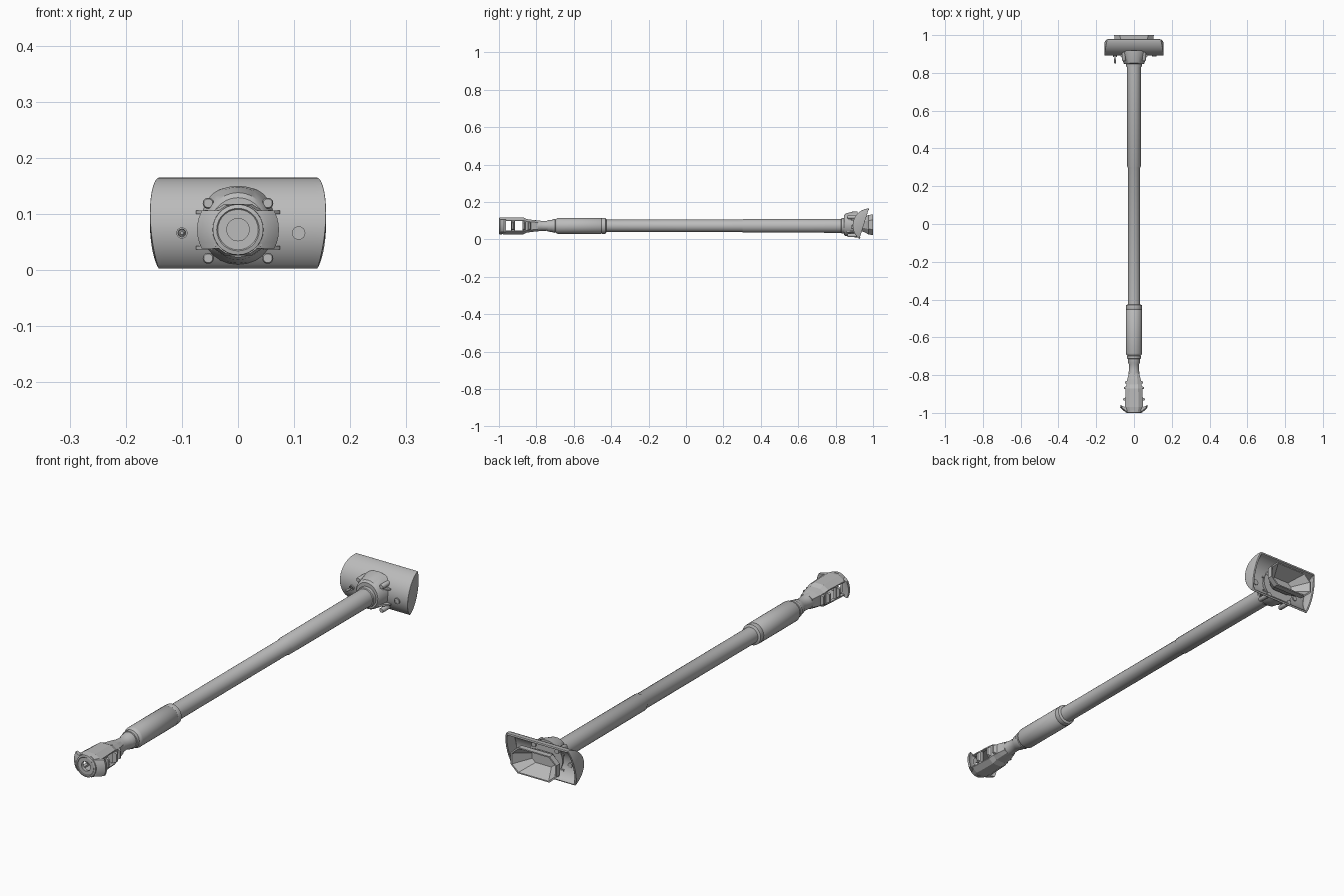
import bpy, bmesh, math
from mathutils import Vector, Matrix

if "Cube" in bpy.data.objects:
    bpy.data.objects.remove(bpy.data.objects["Cube"])

AXIS_Z = 0.072
grey = bpy.data.materials.new("mid_grey")
grey.diffuse_color = (0.5, 0.5, 0.5, 1)
grey.use_nodes = True
grey.node_tree.nodes["Principled BSDF"].inputs["Base Color"].default_value = grey.diffuse_color


def finish(name, bm, smooth=True, bevel=0):
    bmesh.ops.recalc_face_normals(bm, faces=bm.faces)
    me = bpy.data.meshes.new(name)
    bm.to_mesh(me)
    bm.free()
    ob = bpy.data.objects.new(name, me)
    bpy.context.collection.objects.link(ob)
    me.materials.append(grey)
    if bevel:
        m = ob.modifiers.new("bevel", 'BEVEL')
        m.width, m.segments, m.limit_method = bevel, 2, 'ANGLE'
    if smooth:
        bpy.ops.object.select_all(action='DESELECT')
        ob.select_set(True)
        bpy.context.view_layer.objects.active = ob
        bpy.ops.object.shade_smooth_by_angle(angle=math.radians(35))
    return ob


def loft(name, rings, closed=False, caps=True, **kw):
    """Bridge successive rings of points."""
    bm = bmesh.new()
    vs = [[bm.verts.new(p) for p in r] for r in rings]
    n = len(vs[0])
    pairs = list(zip(vs, vs[1:])) + ([(vs[-1], vs[0])] if closed else [])
    for a, b in pairs:
        for i in range(n):
            j = (i + 1) % n
            bm.faces.new((a[i], a[j], b[j], b[i]))
    if caps and not closed:
        bm.faces.new(vs[0])
        bm.faces.new(vs[-1])
    return finish(name, bm, **kw)


def circle(y, rx, rz=None, x=0, z=AXIS_Z, n=28):
    rz = rx if rz is None else rz
    return [(x + rx * math.cos(i * math.tau / n), y, z + rz * math.sin(i * math.tau / n))
            for i in range(n)]


def lathe(name, prof, closed=False, x=0, z=AXIS_Z, n=28):
    return loft(name, [circle(y, r, None, x, z, n) for y, r in prof], closed)


def octagon(y, hx, hz, cx, cz, z=AXIS_Z):
    q = [(hx, hz - cz), (hx - cx, hz)]
    pts = q + [(-a, b) for a, b in q[::-1]]
    pts += [(-a, -b) for a, b in pts]
    return [(a, y, z + b) for a, b in pts]


def box(name, c, s, **kw):
    bm = bmesh.new()
    bmesh.ops.create_cube(bm, size=1, matrix=Matrix.Translation(c) @ Matrix.Diagonal((*s, 1)))
    return finish(name, bm, smooth=False, **kw)


def cut(ob, cutter):
    m = ob.modifiers.new("cut", 'BOOLEAN')
    m.operation, m.solver, m.object = 'DIFFERENCE', 'EXACT', cutter
    cutter.hide_render = True
    cutter.hide_set(True)


# long shaft with a slightly thicker sleeve
lathe("shaft", [(-0.44, 0.033), (0.30, 0.033), (0.305, 0.036), (0.86, 0.037)])
# grip with collars at both ends
lathe("grip", [(-0.715, 0.028), (-0.713, 0.036), (-0.70, 0.037), (-0.697, 0.034), (-0.692, 0.040),
               (-0.685, 0.043), (-0.455, 0.043), (-0.452, 0.041), (-0.445, 0.043),
               (-0.43, 0.042), (-0.425, 0.033)])
# neck between grip and cage
lathe("neck", [(-0.83, 0.031), (-0.80, 0.030), (-0.775, 0.027), (-0.745, 0.026),
               (-0.735, 0.031), (-0.71, 0.033)])

# tapered cage with side windows
cage = loft("cage", [octagon(y, hx, hz, hx * 0.5, hz * 0.35) for y, hx, hz in (
    (-0.992, 0.042, 0.043), (-0.97, 0.049, 0.046), (-0.87, 0.044, 0.045),
    (-0.85, 0.040, 0.036), (-0.82, 0.035, 0.032), (-0.79, 0.027, 0.027))], smooth=False)
cut(cage, box("cage_hollow", (0, -0.93, AXIS_Z), (0.066, 0.14, 0.064)))
for i, y in enumerate((-0.957, -0.893)):
    cut(cage, box(f"window_cutter_{i}", (0, y, AXIS_Z), (0.2, 0.052, 0.05)))
# front ring of the cage
lathe("front_ring", [(-0.985, 0.020), (-0.998, 0.020), (-0.998, 0.036), (-1.0, 0.038),
                     (-0.998, 0.045), (-0.985, 0.046)], closed=True)

# flared front claws and small side teeth
for s, side in ((-1, "left"), (1, "right")):
    rings = []
    for r, y0, y1 in ((0.042, -0.995, -0.968), (0.055, -0.990, -0.970), (0.073, -0.972, -0.962)):
        front, back = [], []
        for k in range(7):
            h = -0.034 + k * 0.068 / 6
            x = s * math.sqrt(r * r - h * h)
            front.append((x, y0, AXIS_Z + h))
            back.append((x, y1, AXIS_Z + h))
        rings.append(front + back[::-1])
    loft(f"claw_{side}", rings)
    for k, (y, x) in enumerate(((-0.925, 0.046), (-0.865, 0.043), (-0.835, 0.037))):
        loft(f"tooth_{side}_{k}", [
            [(s * (x - 0.008), y + a * 0.010, AXIS_Z + b * 0.025) for a, b in
             ((-1, -1), (1, -1), (1, 1), (-1, 1))],
            [(s * (x + 0.011), y + a * 0.004 - 0.004, AXIS_Z + b * 0.016) for a, b in
             ((-1, -1), (1, -1), (1, 1), (-1, 1))]], smooth=False)

# curved head: arc shell with bulging end walls, open at the back
top, bottom = Vector((0.978, 0.165)), Vector((0.927, 0.002))
chord = top - bottom
half, sag = chord.length / 2, 0.060
u = chord.normalized()
nrm = Vector((-u.y, u.x))
R = (half * half + sag * sag) / (2 * sag)
centre = (top + bottom) / 2 + nrm * (sag - R)
span = math.asin(half / R)
N = 18
bm = bmesh.new()
rows = []
for i in range(N + 1):
    a = -span + 2 * span * i / N
    p = centre + R * (nrm * math.cos(a) + u * math.sin(a))
    q = bottom + u * max(0, min(2 * half, (p - bottom).dot(u)))
    end = 0.141 + 0.016 * math.sin(math.pi * i / N)
    row = [(-end, q), (-end, p), (-0.132, p), (0.132, p), (end, p), (end, q)]
    if i in (0, N):
        row = row[1:5]
    vs = [bm.verts.new((x, v.x, v.y)) for x, v in row]
    rows.append([vs[0]] + vs + [vs[-1]] if i in (0, N) else vs)
for a, b in zip(rows, rows[1:]):
    for j in range(5):
        f = list(dict.fromkeys((a[j], a[j + 1], b[j + 1], b[j])))
        bm.faces.new(f)
head = finish("head_shell", bm)
# make sure the outer side faces the front before thickening inward
mid = min(head.data.polygons, key=lambda f: (abs(f.center.x) > 0.05, f.center.y))
if mid.normal.y > 0:
    head.data.flip_normals()
sol = head.modifiers.new("wall", 'SOLIDIFY')
sol.thickness, sol.offset = 0.008, -1
bev = head.modifiers.new("bevel", 'BEVEL')
bev.width, bev.segments, bev.limit_method, bev.angle_limit = 0.003, 2, 'ANGLE', math.radians(50)

# faceted basin set in the open back
basin = [octagon(y, hx, hz, hx * 0.30, hz * 0.55, 0.078) for y, hx, hz in (
    (0.925, 0.050, 0.028), (0.965, 0.088, 0.045), (0.975, 0.103, 0.053), (1.0, 0.105, 0.054),
    (1.0, 0.099, 0.049), (0.935, 0.052, 0.024))]
loft("back_basin", basin, smooth=False)

# hub socket joining shaft and head
loft("hub", [circle(y, rx, rz, 0, z) for y, rx, rz, z in (
    (0.846, 0.038, 0.040, 0.074), (0.846, 0.050, 0.053, 0.076), (0.853, 0.056, 0.060, 0.078),
    (0.89, 0.064, 0.068, 0.080), (0.918, 0.076, 0.070, 0.080))])
lathe("hub_collar", [(0.83, 0.037), (0.832, 0.041), (0.85, 0.042)])

# side ribs, bolts and screw bosses
for s, side in ((-1, "left"), (1, "right")):
    for z, level in ((0.119, "upper"), (0.021, "lower")):
        lathe(f"bolt_{level}_{side}", [(0.864, 0.005), (0.864, 0.008), (0.867, 0.010),
                                       (0.925, 0.010)], x=s * 0.053, z=z, n=14)
    for z, level in ((0.103, "upper"), (0.040, "lower")):
        loft(f"rib_{level}_{side}", [
            [(s * 0.045, y, z + d) for y, d in ((0.858, -.004), (0.858, .004), (0.91, .004), (0.91, -.004))],
            [(s * 0.075, y, z + d) for y, d in ((0.892, -.003), (0.892, .003), (0.91, .003), (0.91, -.003))]],
            smooth=False)
lathe("screw_boss_right", [(0.888, 0.009), (0.886, 0.009), (0.886, 0.012), (0.905, 0.012)],
      x=0.108, z=0.066, n=18)
lathe("screw_boss_left", [(0.892, 0.006), (0.884, 0.007), (0.884, 0.010), (0.905, 0.010)],
      x=-0.10, z=0.066, n=18)
lathe("left_pin", [(0.850, 0.003), (0.852, 0.005), (0.875, 0.005), (0.878, 0.003), (0.90, 0.003)],
      x=-0.10, z=0.066, n=12)
